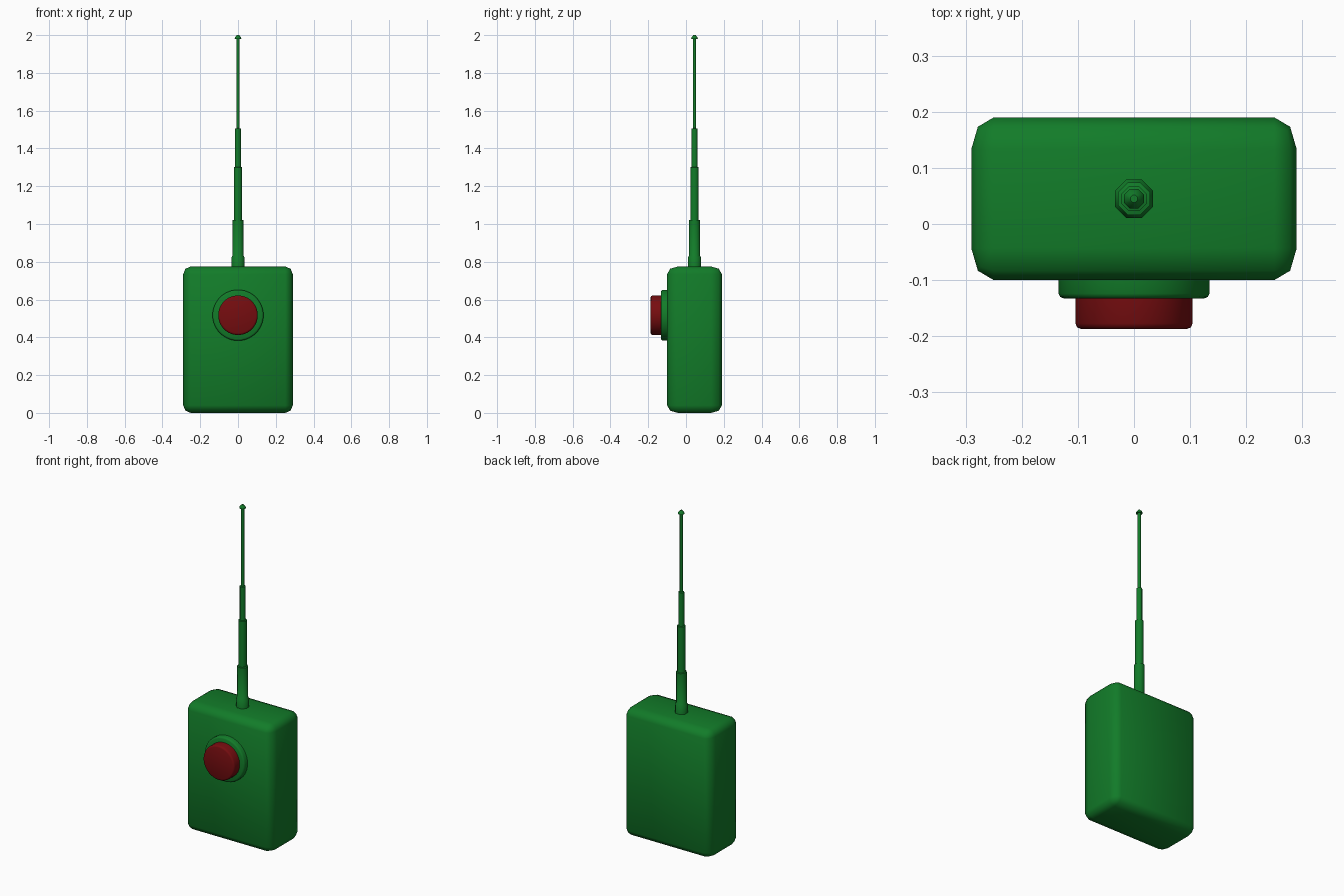
import bpy, bmesh, math
from mathutils import Matrix

if "Cube" in bpy.data.objects:
    bpy.data.objects.remove(bpy.data.objects["Cube"])


def material(name, rgb):
    m = bpy.data.materials.new(name)
    m.diffuse_color = (*rgb, 1)
    m.use_nodes = True
    m.node_tree.nodes["Principled BSDF"].inputs["Base Color"].default_value = m.diffuse_color
    return m


GREEN = material("green", (0.006, 0.2, 0.022))
RED = material("red", (0.18, 0.004, 0.005))


def finish(name, bm, mat, angle):
    bmesh.ops.recalc_face_normals(bm, faces=bm.faces)
    me = bpy.data.meshes.new(name)
    bm.to_mesh(me)
    bm.free()
    me.materials.append(mat)
    ob = bpy.data.objects.new(name, me)
    bpy.context.collection.objects.link(ob)
    bpy.ops.object.select_all(action='DESELECT')
    bpy.context.view_layer.objects.active = ob
    ob.select_set(True)
    bpy.ops.object.shade_smooth_by_angle(angle=math.radians(angle))
    return ob


def lathe(name, profile, sides, matrix, mat, angle):
    """Rings of (radius, height) around z, capped at both ends."""
    bm = bmesh.new()
    rings = [[bm.verts.new((r * math.cos(2 * math.pi * (i + .5) / sides),
                            r * math.sin(2 * math.pi * (i + .5) / sides), h))
              for i in range(sides)] for r, h in profile]
    for a, b in zip(rings, rings[1:]):
        for i in range(sides):
            j = (i + 1) % sides
            bm.faces.new((a[i], a[j], b[j], b[i]))
    bm.faces.new(rings[0])
    bm.faces.new(rings[-1])
    bm.transform(matrix)
    return finish(name, bm, mat, angle)


# Rounded case: bevel is deeper along y, so bevel first and stretch after
stretch = 1.425
bm = bmesh.new()
bmesh.ops.create_cube(bm, size=1)
bmesh.ops.scale(bm, verts=bm.verts, vec=(0.58, 0.29 / stretch, 0.775))
bmesh.ops.bevel(bm, geom=bm.edges[:], offset=0.04, segments=2, profile=0.5,
                affect='EDGES')
bmesh.ops.scale(bm, verts=bm.verts, vec=(1, stretch, 1))
bmesh.ops.translate(bm, verts=bm.verts, vec=(0, 0.045, 0.3875))
finish("case", bm, GREEN, 50)

# Telescopic antenna, octagonal
lathe("antenna", [(0.037, 0.76), (0.037, 0.825), (0.031, 0.832), (0.031, 1.02),
                  (0.024, 1.022), (0.024, 1.30), (0.017, 1.302), (0.017, 1.505),
                  (0.009, 1.507), (0.009, 1.98), (0.019, 1.98), (0.017, 1.988),
                  (0.007, 2.0)],
      8, Matrix.Translation((0, 0.045, 0)), GREEN, 50)

# Collar and push button on the front, axis pointing to -y
front = Matrix.Translation((0, -0.1, 0.517)) @ Matrix.Rotation(math.pi / 2, 4, 'X')
lathe("button_collar", [(0.135, -0.02), (0.135, 0.024), (0.132, 0.030), (0.125, 0.033)],
      32, front, GREEN, 50)
lathe("button", [(0.105, 0.02), (0.105, 0.077), (0.102, 0.084), (0.095, 0.087)],
      32, front, RED, 50)
